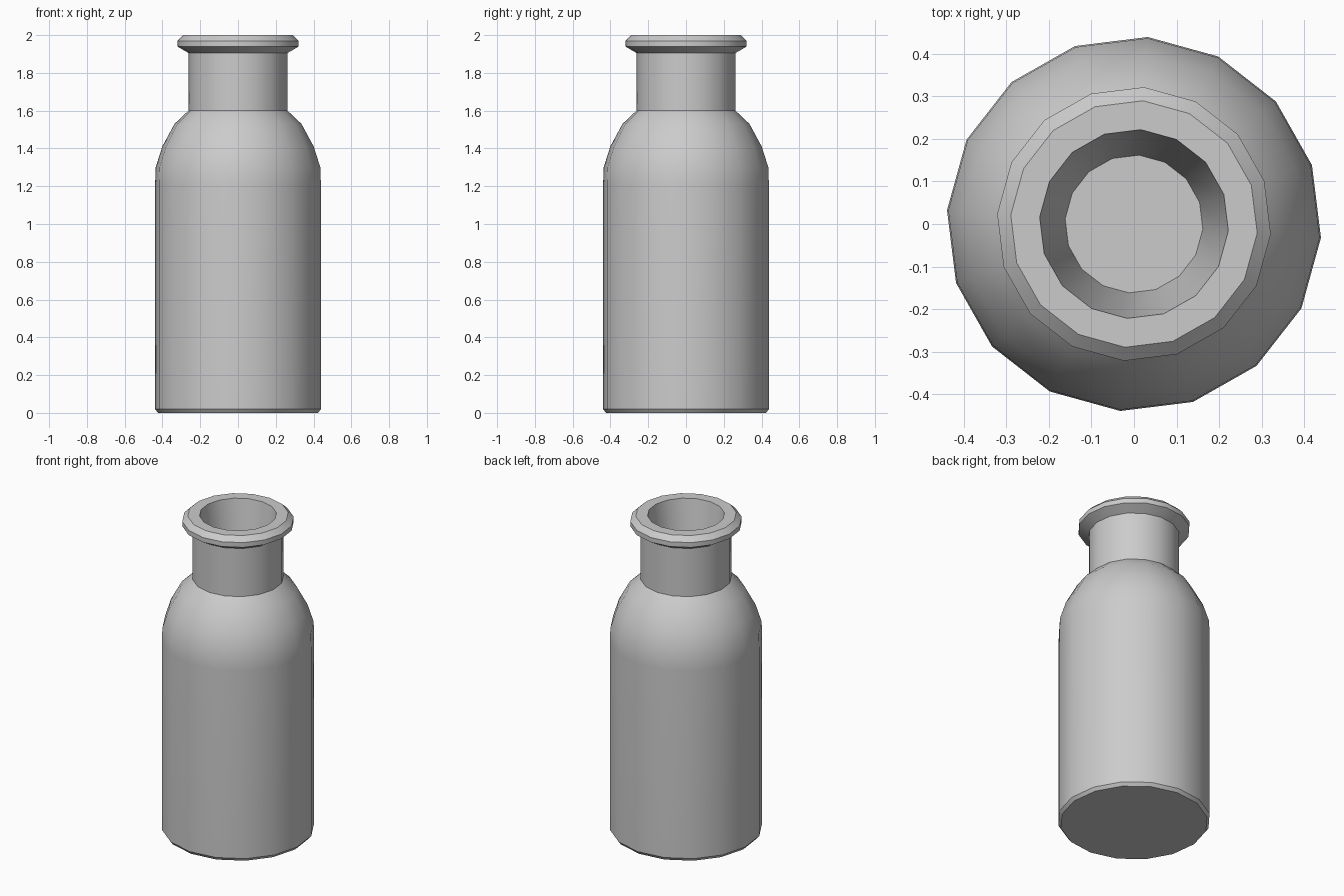
import bpy, bmesh, math

if "Cube" in bpy.data.objects:
    bpy.data.objects.remove(bpy.data.objects["Cube"])

SIDES = 16
TURN = math.radians(-4.2)

# Bottle profile (radius, height), from underside up and down into the mouth
profile = [
    (0.425, 0.0), (0.44, 0.02),                                   # base bevel
    (0.44, 1.21), (0.437, 1.3), (0.402, 1.41), (0.337, 1.53),     # body and shoulder
    (0.263, 1.6), (0.263, 1.905),                                 # neck
    (0.322, 1.94), (0.322, 1.97), (0.29, 2.0),                    # lip
    (0.222, 2.0), (0.162, 1.6),                                   # mouth recess
]


def lathe(name, points, sides, turn):
    bm = bmesh.new()
    rings = []
    for r, z in points:
        rings.append([bm.verts.new((r * math.cos(turn + 2 * math.pi * i / sides),
                                    r * math.sin(turn + 2 * math.pi * i / sides), z))
                      for i in range(sides)])
    for low, high in zip(rings, rings[1:]):
        for i in range(sides):
            j = (i + 1) % sides
            bm.faces.new((low[i], low[j], high[j], high[i]))
    # Close the underside and the recess floor
    bm.faces.new(list(reversed(rings[0])))
    bm.faces.new(rings[-1])
    mesh = bpy.data.meshes.new(name)
    bm.to_mesh(mesh)
    bm.free()
    obj = bpy.data.objects.new(name, mesh)
    bpy.context.collection.objects.link(obj)
    return obj


bottle = lathe("bottle", profile, SIDES, TURN)
bpy.context.view_layer.objects.active = bottle
bottle.select_set(True)
bpy.ops.object.shade_smooth_by_angle(angle=math.radians(30))
